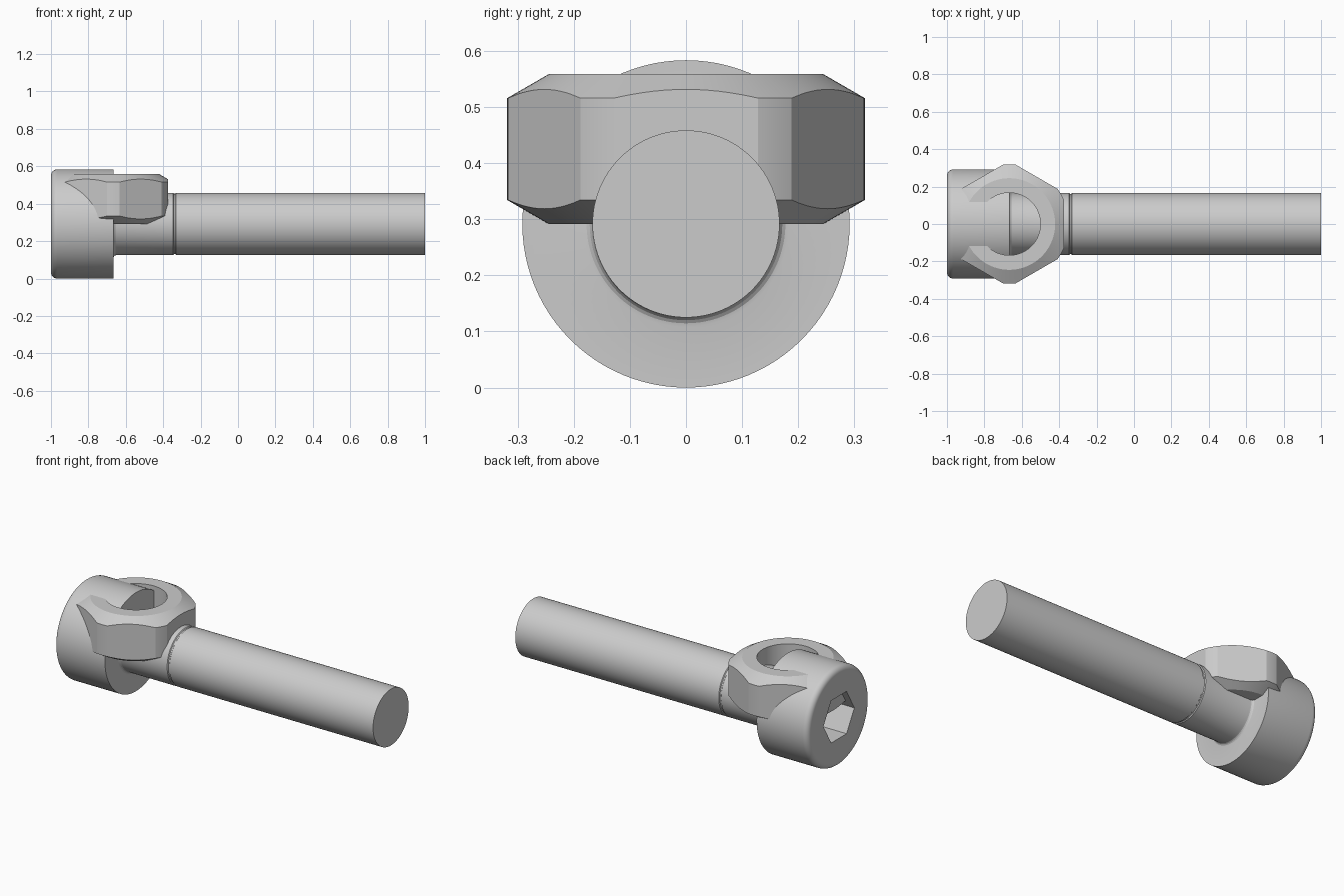
import bpy, bmesh
from math import sin, cos, pi, sqrt

if "Cube" in bpy.data.objects:
    bpy.data.objects.remove(bpy.data.objects["Cube"])

AXIS_Z = 0.2917          # height of the bolt axis
JOINT_X = -0.6667        # underside of the bolt head and nut centre


def lathe(name, profile, segs, axis, centre, closed=False, turn=0.0):
    """Revolve (radius, height) points around the x or z axis."""
    bm = bmesh.new()
    rings = []
    for r, h in profile:
        ring = []
        for i in range(segs):
            a = turn + 2 * pi * i / segs
            u, v = r * cos(a), r * sin(a)
            ring.append(bm.verts.new((h, u, v) if axis == 'x' else (u, v, h)))
        rings.append(ring)
    pairs = list(zip(rings, rings[1:]))
    if closed:
        pairs.append((rings[-1], rings[0]))
    else:
        bm.faces.new(rings[0])
        bm.faces.new(rings[-1])
    for a, b in pairs:
        for i in range(segs):
            j = (i + 1) % segs
            bm.faces.new((a[i], a[j], b[j], b[i]))
    bmesh.ops.recalc_face_normals(bm, faces=bm.faces)
    mesh = bpy.data.meshes.new(name)
    bm.to_mesh(mesh)
    bm.free()
    obj = bpy.data.objects.new(name, mesh)
    obj.location = centre
    bpy.context.collection.objects.link(obj)
    return obj


def boolean(obj, cutter, operation):
    """Apply a boolean, drop the cutter and smooth the result."""
    cutter.hide_render = True
    mod = obj.modifiers.new(operation.lower(), 'BOOLEAN')
    mod.object, mod.operation, mod.solver = cutter, operation, 'EXACT'
    bpy.ops.object.select_all(action='DESELECT')
    bpy.context.view_layer.objects.active = obj
    obj.select_set(True)
    bpy.ops.object.modifier_apply(modifier=mod.name)
    bpy.data.objects.remove(cutter)
    bpy.ops.object.shade_smooth_by_angle(angle=pi / 9)


# Bolt: rounded head, fillet under the head, fine groove where the thread starts
head_r, shank_r, edge, fillet = 0.2917, 0.1667, 0.033, 0.017
profile = []
for i in range(7):
    a = pi / 2 * i / 6
    profile.append((head_r - edge + edge * sin(a), -1 + edge - edge * cos(a)))
profile.append((head_r, JOINT_X))
for i in range(5):
    a = pi / 2 * i / 4
    profile.append((shank_r + fillet * (1 - sin(a)), JOINT_X + fillet * (1 - cos(a))))
profile += [(shank_r, -0.347), (shank_r - 0.005, -0.343),
            (shank_r - 0.005, -0.335), (shank_r, -0.331), (shank_r, 1.0)]
bolt = lathe("bolt", profile, 96, 'x', (0, 0, AXIS_Z))

# Hexagonal socket in the head
socket_r = 0.25 / sqrt(3)
socket = lathe("socket_cutter", [(socket_r, -1.1), (socket_r, -0.833)], 6, 'x', (0, 0, AXIS_Z))
boolean(bolt, socket, 'DIFFERENCE')

# Nut: chamfered ring trimmed to a hexagon, corners towards the front and back
outer, face, hole, height = 0.319, 0.245, 0.1667, 0.2667
drop = (outer - face) / sqrt(3)
ring = [(hole, 0), (face, 0), (outer, drop), (outer, height - drop), (face, height), (hole, height)]
nut = lathe("nut", ring, 96, 'z', (JOINT_X, 0, AXIS_Z), closed=True)
hex_r = 0.2917 * 2 / sqrt(3)
hexagon = lathe("hexagon_cutter", [(hex_r, -0.1), (hex_r, 0.4)], 6, 'z',
                (JOINT_X, 0, AXIS_Z), turn=pi / 2)
boolean(nut, hexagon, 'INTERSECT')
